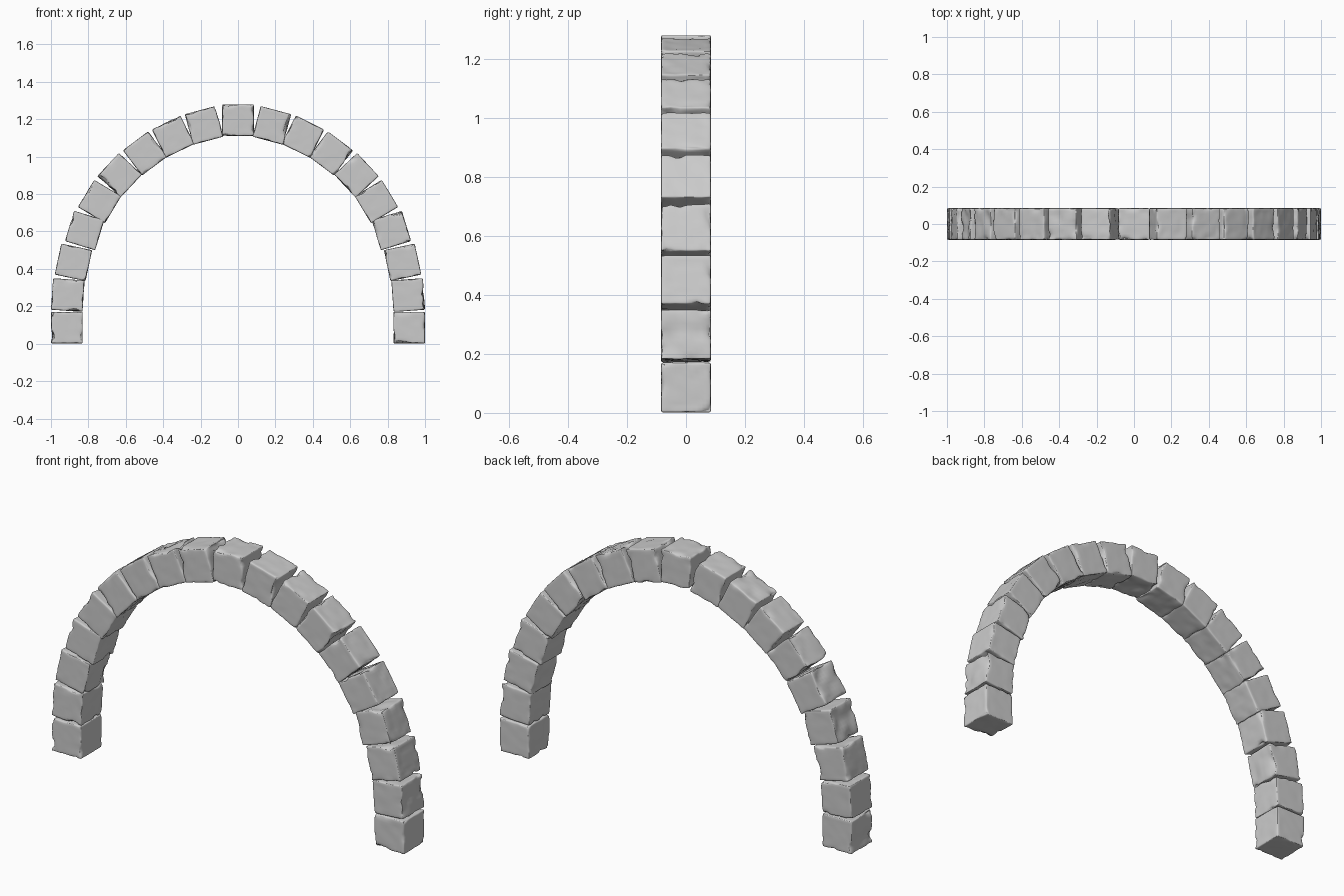
import bpy, bmesh, math, random
from mathutils import Vector, noise

if "Cube" in bpy.data.objects:
    bpy.data.objects.remove(bpy.data.objects["Cube"])

random.seed(7)
HALF = 0.0845
CUTS = 13


def smooth(a, b, v):
    t = max(0.0, min(1.0, (v - a) / (b - a)))
    return t * t * (3 - 2 * t)


# One worn stone: a dense cube with softened, chipped edges and shallow dents
def stone(name, x, z, tilt):
    bm = bmesh.new()
    bmesh.ops.create_cube(bm, size=2)
    bmesh.ops.subdivide_edges(bm, edges=bm.edges[:], cuts=CUTS, use_grid_fill=True)
    seed = Vector([random.uniform(-50, 50) for _ in range(3)])
    rough_axis = random.choice((0, 2))
    rough_side = random.choice((-1, 1))
    for v in bm.verts:
        p = v.co.copy()
        # crowd the grid towards the edges so they stay crisp
        p = Vector([math.sin(c * math.pi / 2) for c in p])
        n = noise.noise(p * 1.3 + seed)
        fine = noise.noise(p * 2.6 + seed * 1.7)
        second = sorted(abs(c) for c in p)[1]
        # rounded edges, deeper where the noise chips them
        r = 0.07
        inner = Vector([max(-1 + r, min(1 - r, c)) for c in p])
        d = p - inner
        q = inner + d.normalized() * r if d.length > 1e-6 else p.copy()
        chip = smooth(0.72, 1.0, second) * max(0.0, n + 0.5 * fine - 0.12) * 0.2
        for i in range(3):
            if abs(p[i]) > 0.8:
                weight = 0.45 if i == 1 else 1.0
                dent = max(0.0, fine + 0.1) * 0.05 * weight
                if i == rough_axis and p[i] * rough_side > 0:
                    dent += max(0.0, n + 0.15) * 0.14
                f = smooth(0.8, 1.0, abs(p[i]))
                q[i] -= math.copysign((chip * weight + dent) * f, p[i])
        v.co = q * HALF
    mesh = bpy.data.meshes.new(name)
    bm.to_mesh(mesh)
    bm.free()
    for poly in mesh.polygons:
        poly.use_smooth = True
    ob = bpy.data.objects.new(name, mesh)
    bpy.context.collection.objects.link(ob)
    ob.location = (x, 0, z)
    ob.rotation_euler = (0, math.radians(tilt), 0)
    return ob


# Half of the arch from foot to shoulder: x, z, tilt in degrees
half_arch = [
    (0.915, 0.086, 0), (0.910, 0.260, 4), (0.880, 0.435, 12),
    (0.820, 0.605, 17), (0.740, 0.760, 31), (0.633, 0.900, 43),
    (0.497, 1.017, 53), (0.347, 1.107, 63.5), (0.181, 1.167, 75),
]
for i, (x, z, tilt) in enumerate(half_arch, 1):
    stone(f"left_arch_stone_{i}", -x, z, tilt)
    stone(f"right_arch_stone_{i}", x, z, -tilt)

# Keystone at the crown
stone("keystone", 0, 1.195, 0)
